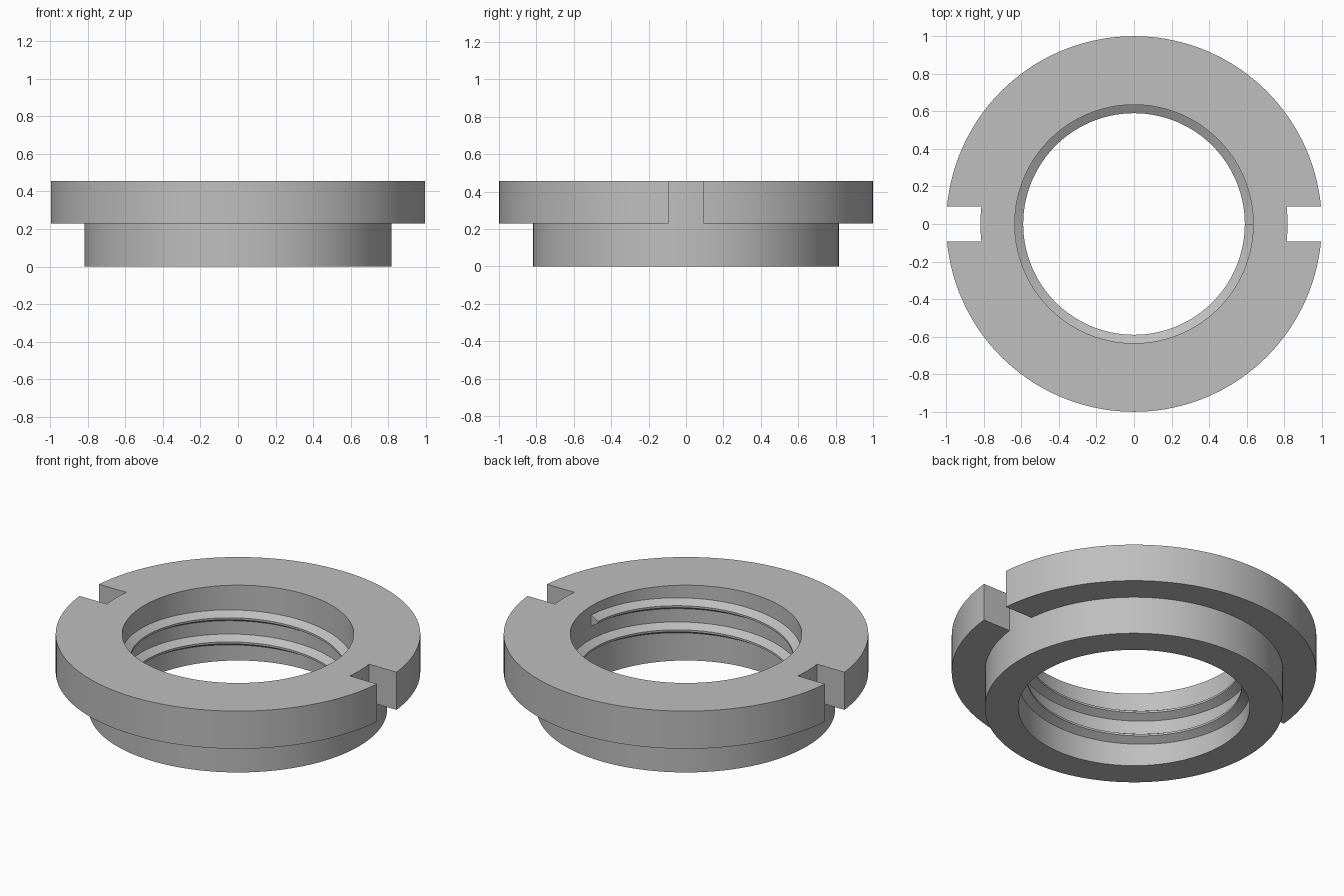
import bpy, bmesh
from math import sin, cos, asin, pi

cube = bpy.data.objects.get("Cube")
if cube:
    bpy.data.objects.remove(cube, do_unlink=True)

R_BORE, R_CREST, R_BODY, R_FLANGE = 0.635, 0.59, 0.818, 1.0
Z_STEP, Z_TOP = 0.228, 0.456
SLOT_HALF = 0.093
PITCH, TURNS = 0.146, 2

grey = bpy.data.materials.new("plain_grey")
grey.use_nodes = True
colour = (0.52, 0.52, 0.52, 1)
grey.diffuse_color = colour
grey.node_tree.nodes["Principled BSDF"].inputs["Base Color"].default_value = colour


def finish(bm, name):
    """Turn the bmesh into a smooth-shaded object with sharp edges kept."""
    bmesh.ops.recalc_face_normals(bm, faces=bm.faces)
    mesh = bpy.data.meshes.new(name)
    bm.to_mesh(mesh)
    bm.free()
    mesh.materials.append(grey)
    obj = bpy.data.objects.new(name, mesh)
    bpy.context.collection.objects.link(obj)
    bpy.ops.object.select_all(action='DESELECT')
    obj.select_set(True)
    bpy.context.view_layer.objects.active = obj
    bpy.ops.object.shade_smooth_by_angle(angle=pi / 6)
    return obj


def polar(bm, r, a, z):
    return bm.verts.new((r * cos(a), r * sin(a), z))


# Flanged ring: body columns all round, flange on two arcs between the slots
bm = bmesh.new()
core = [(R_BORE, 0), (R_BODY, 0), (R_BODY, Z_STEP), (R_BODY, Z_TOP), (R_BORE, Z_TOP)]
a_body, a_flange = asin(SLOT_HALF / R_BODY), asin(SLOT_HALF / R_FLANGE)
ARC, SLOT = 72, 6
columns = []
for half in range(2):
    for i in range(ARC + 1):
        t = i / ARC
        a = half * pi + a_body + (pi - 2 * a_body) * t
        b = half * pi + a_flange + (pi - 2 * a_flange) * t
        column = [polar(bm, r, a, z) for r, z in core]
        column[3:3] = [polar(bm, R_FLANGE, b, z) for z in (Z_STEP, Z_TOP)]
        columns.append(column)
        # Flat slot walls at both ends of each flange arc
        if i in (0, ARC):
            bm.faces.new(column[2:6])
    for i in range(1, SLOT):
        a = (half + 1) * pi - a_body + 2 * a_body * i / SLOT
        columns.append([polar(bm, r, a, z) for r, z in core])

for i, one in enumerate(columns):
    two = columns[(i + 1) % len(columns)]
    in_arc = i % (ARC + SLOT) < ARC
    # Slot columns have no flange points, so drop them from the arc ends
    p, q = [c if in_arc or len(c) == len(core) else c[:3] + c[5:] for c in (one, two)]
    for k in range(len(p)):
        m = (k + 1) % len(p)
        bm.faces.new((p[k], p[m], q[m], q[k]))
finish(bm, "flanged_ring")

# Internal thread: ridge section swept along a right-handed helix
bm = bmesh.new()
embed = R_BORE + 0.002
section = [(embed, -0.034), (R_CREST, -0.006), (R_CREST, 0.006), (embed, 0.034)]
steps = TURNS * 144
z_start = Z_TOP / 2 - 0.006 - PITCH * TURNS / 2
rings = []
for i in range(steps + 1):
    t = TURNS * i / steps
    rings.append([polar(bm, r, 2 * pi * t, z_start + PITCH * t + dz) for r, dz in section])
for p, q in zip(rings, rings[1:]):
    for k in range(4):
        m = (k + 1) % 4
        bm.faces.new((p[k], p[m], q[m], q[k]))
bm.faces.new(rings[0])
bm.faces.new(rings[-1])
finish(bm, "internal_thread")
